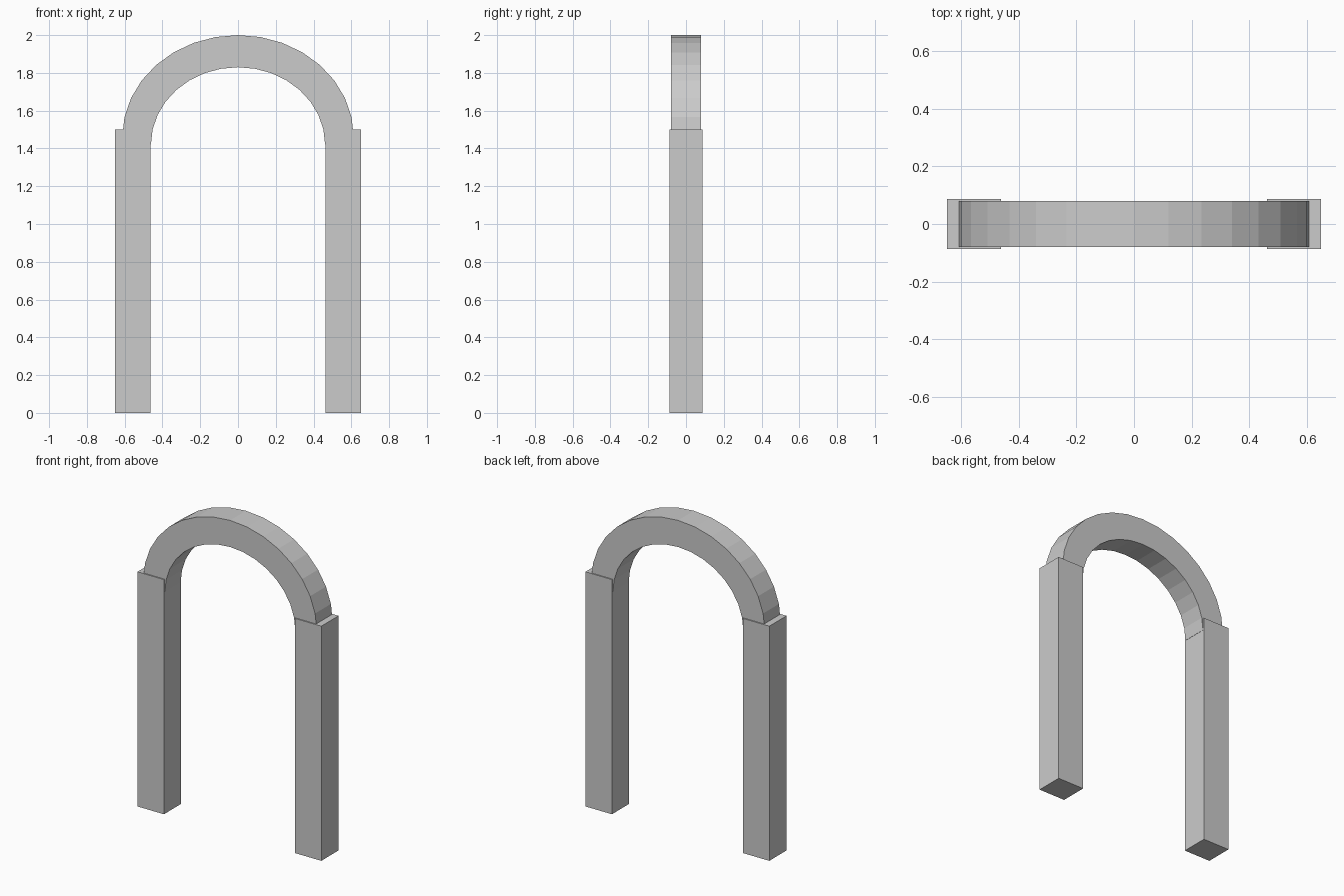
import bpy, bmesh, math

if "Cube" in bpy.data.objects:
    bpy.data.objects.remove(bpy.data.objects["Cube"])

def make_object(name, bm):
    bmesh.ops.recalc_face_normals(bm, faces=bm.faces)
    mesh = bpy.data.meshes.new(name)
    bm.to_mesh(mesh)
    bm.free()
    obj = bpy.data.objects.new(name, mesh)
    bpy.context.collection.objects.link(obj)

def half_ellipse(a, b, z0, steps=16):
    return [(a * math.cos(math.pi * i / steps), z0 + b * math.sin(math.pi * i / steps))
            for i in range(steps + 1)]

# Two square pillars
X0, X1, DEPTH, HEIGHT = 0.463, 0.65, 0.087, 1.5
for side, name in ((-1, "left_pillar"), (1, "right_pillar")):
    bm = bmesh.new()
    bmesh.ops.create_cube(bm, size=1)
    bmesh.ops.scale(bm, vec=(X1 - X0, 2 * DEPTH, HEIGHT), verts=bm.verts)
    bmesh.ops.translate(bm, vec=(side * (X0 + X1) / 2, 0, HEIGHT / 2), verts=bm.verts)
    make_object(name, bm)

# Faceted arch, its ends sunk into the pillars
outer = half_ellipse(0.613, 0.54, 1.46)
inner = half_ellipse(0.461, 0.41, 1.42)
bm = bmesh.new()
rings = []
for (xo, zo), (xi, zi) in zip(outer, inner):
    rings.append([bm.verts.new(p) for p in
                  ((xo, -0.08, zo), (xo, 0.08, zo), (xi, 0.08, zi), (xi, -0.08, zi))])
for r, s in zip(rings, rings[1:]):
    for k in range(4):
        n = (k + 1) % 4
        bm.faces.new((r[k], r[n], s[n], s[k]))
bm.faces.new(rings[0])
bm.faces.new(rings[-1])
make_object("arch", bm)
